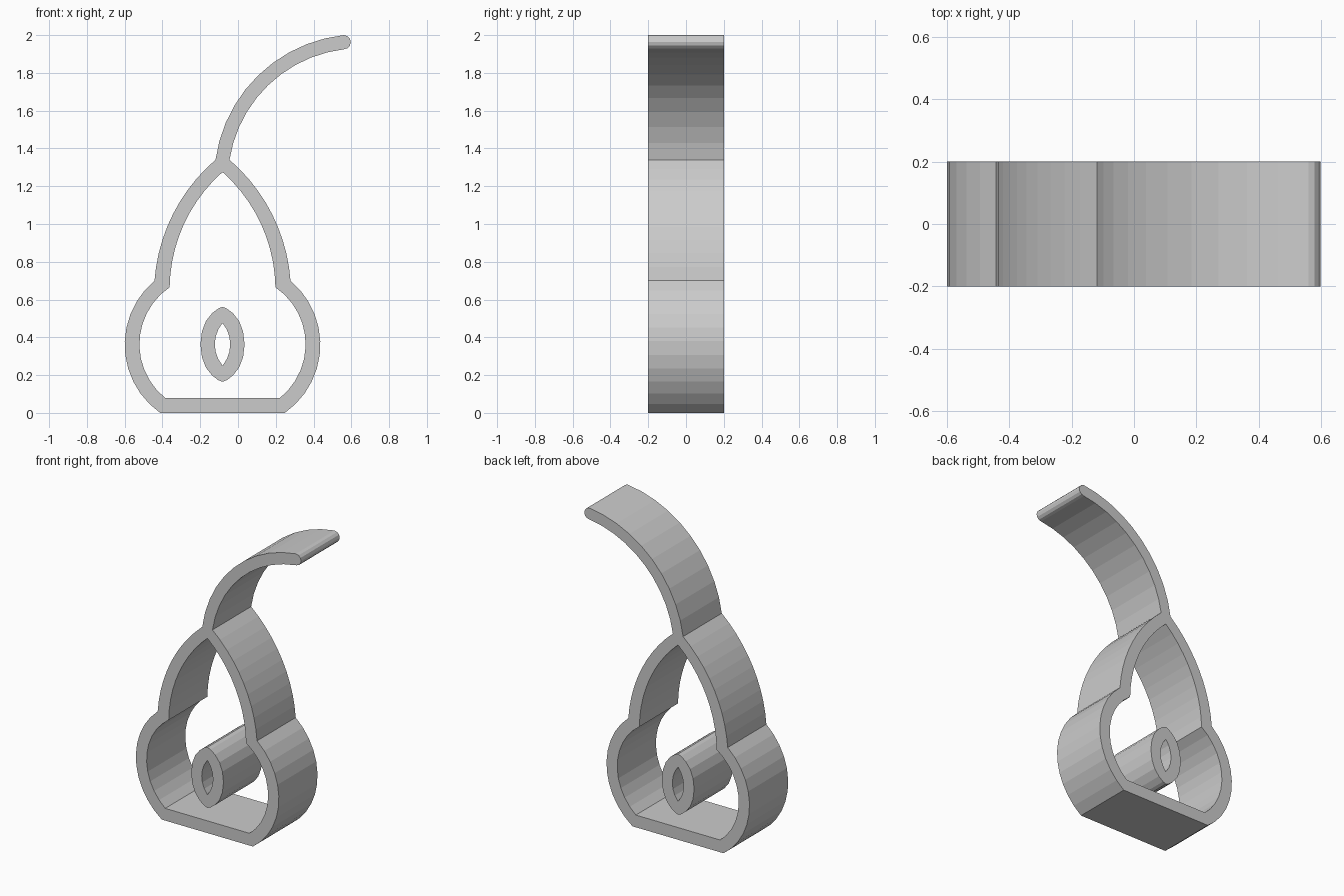
import bpy, bmesh, math
from mathutils import Vector

cube = bpy.data.objects.get("Cube")
if cube:
    bpy.data.objects.remove(cube, do_unlink=True)

AXIS = -0.082     # x of the body's line of symmetry
DEPTH = 0.4

grey = bpy.data.materials.new("plain grey")
grey.use_nodes = True
grey.diffuse_color = (0.6, 0.6, 0.6, 1)
grey.node_tree.nodes["Principled BSDF"].inputs["Base Color"].default_value = (0.6, 0.6, 0.6, 1)


def arc(start, middle, end, steps):
    """Points of the circular arc through three points."""
    a, m, b = Vector(start), Vector(middle), Vector(end)
    d = 2 * (a.x * (m.y - b.y) + m.x * (b.y - a.y) + b.x * (a.y - m.y))
    aa, mm, bb = a.dot(a), m.dot(m), b.dot(b)
    c = Vector(((aa * (m.y - b.y) + mm * (b.y - a.y) + bb * (a.y - m.y)) / d,
                (aa * (b.x - m.x) + mm * (a.x - b.x) + bb * (m.x - a.x)) / d))
    u = a - c
    v = b - c
    sweep = math.atan2(u.x * v.y - u.y * v.x, u.dot(v))
    pts = []
    for i in range(steps + 1):
        t = sweep * i / steps
        pts.append((c.x + u.x * math.cos(t) - u.y * math.sin(t),
                    c.y + u.x * math.sin(t) + u.y * math.cos(t)))
    return pts


def both_sides(half):
    """Right half runs bottom to top; return right side and mirrored left side."""
    right = [(AXIS + x, z) for x, z in half]
    left = [(AXIS - x, z) for x, z in reversed(half)]
    return right, left


def prism(name, loops):
    """Fill the outline with its holes and extrude it along y."""
    bm = bmesh.new()
    edges = []
    for loop in loops:
        clean = [p for i, p in enumerate(loop)
                 if (Vector(p) - Vector(loop[i - 1])).length > 1e-4]
        vs = [bm.verts.new((x, -DEPTH / 2, z)) for x, z in clean]
        edges += [bm.edges.new((vs[i - 1], vs[i])) for i in range(len(vs))]
    bmesh.ops.triangle_fill(bm, edges=edges, use_beauty=True, use_dissolve=False)
    ext = bmesh.ops.extrude_face_region(bm, geom=bm.faces[:], use_keep_orig=True)
    moved = [g for g in ext["geom"] if isinstance(g, bmesh.types.BMVert)]
    bmesh.ops.translate(bm, verts=moved, vec=(0, DEPTH, 0))
    bmesh.ops.recalc_face_normals(bm, faces=bm.faces[:])
    me = bpy.data.meshes.new(name)
    bm.to_mesh(me)
    bm.free()
    me.materials.append(grey)
    ob = bpy.data.objects.new(name, me)
    bpy.context.collection.objects.link(ob)
    return ob


# Pear-shaped wall with a curved stem in one outline
outer = arc((0.33, 0), (0.518, 0.36), (0.36, 0.70), 11)
outer += arc((0.36, 0.70), (0.263, 1.051), (0.037, 1.34), 10)
inner = arc((0.305, 0.08), (0.44, 0.36), (0.28, 0.665), 11)
inner += arc((0.28, 0.665), (0.196, 1.017), (0, 1.275), 10)

under = arc((-0.045, 1.34), (0.159, 1.734), (0.56, 1.925), 10)
over = arc((0.56, 2.0), (0.107, 1.787), (-0.119, 1.34), 10)
tip = arc((0.56, 1.925), (0.597, 1.962), (0.56, 2.0), 6)

o_right, o_left = both_sides(outer)
i_right, i_left = both_sides(inner)
prism("pear_wall_and_stem", [o_right + under + tip + over + o_left,
                             i_right + i_left])

# Seed tube
seed = [(0, 0.165), (0.022, 0.173), (0.055, 0.198), (0.088, 0.24), (0.109, 0.295),
        (0.117, 0.363), (0.109, 0.431), (0.088, 0.486), (0.055, 0.528),
        (0.022, 0.553), (0, 0.561)]
hole = arc((0, 0.25), (0.041, 0.363), (0, 0.476), 6)
s_right, s_left = both_sides(seed)
h_right, h_left = both_sides(hole)
prism("seed_tube", [s_right + s_left, h_right + h_left])
